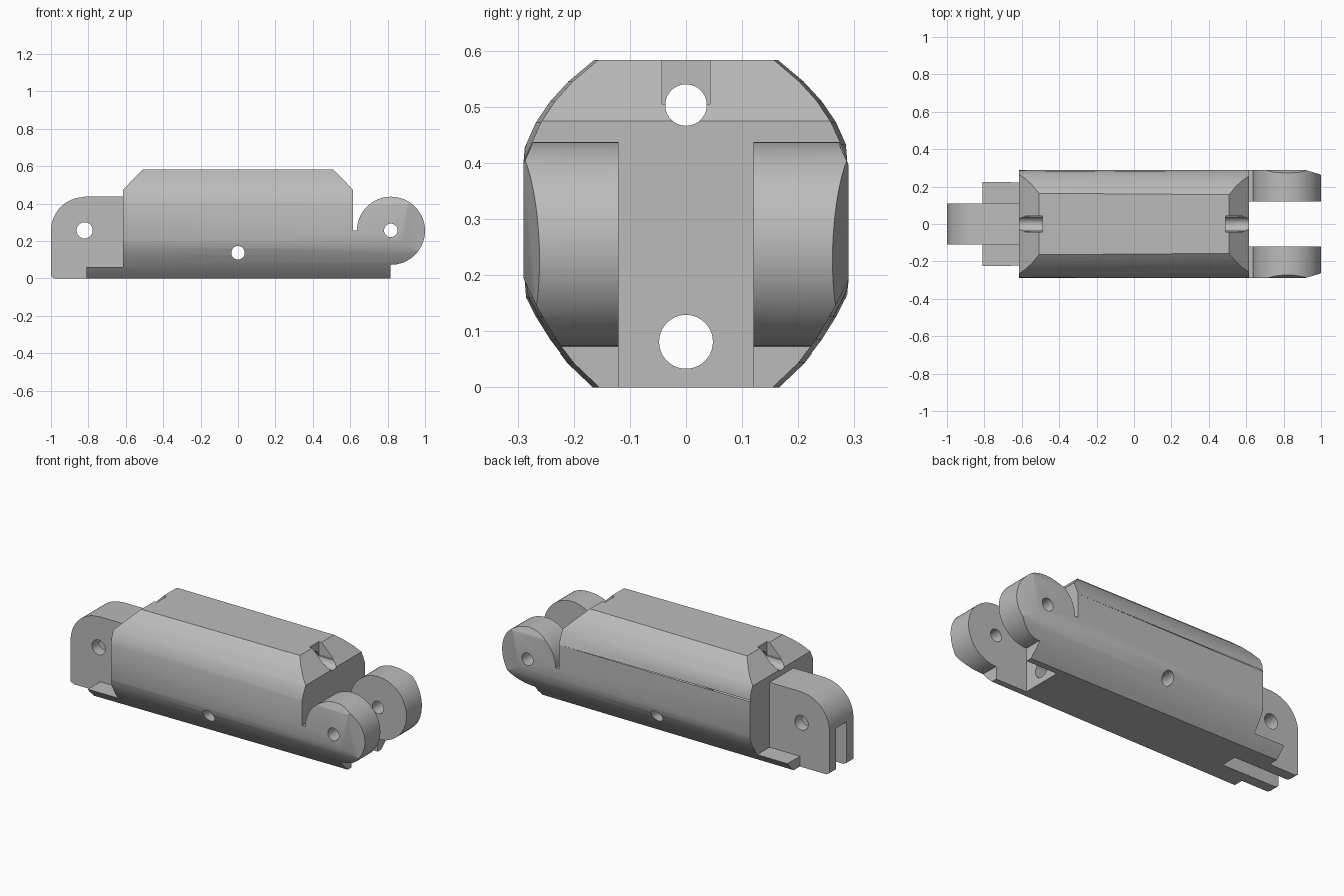
import bpy, bmesh
from math import pi, sin, cos, radians
from mathutils import Matrix

if "Cube" in bpy.data.objects:
    bpy.data.objects.remove(bpy.data.objects["Cube"], do_unlink=True)

grey = bpy.data.materials.new("light grey")
grey.use_nodes = True
colour = (0.5, 0.5, 0.5, 1)
grey.diffuse_color = colour
grey.node_tree.nodes["Principled BSDF"].inputs["Base Color"].default_value = colour


def add_object(name, bm):
    bmesh.ops.recalc_face_normals(bm, faces=bm.faces)
    mesh = bpy.data.meshes.new(name)
    bm.to_mesh(mesh)
    bm.free()
    mesh.materials.append(grey)
    obj = bpy.data.objects.new(name, mesh)
    bpy.context.collection.objects.link(obj)
    return obj


def loft(name, start, end):
    """Solid between two matching rings of points."""
    bm = bmesh.new()
    a = [bm.verts.new(p) for p in start]
    b = [bm.verts.new(p) for p in end]
    bm.faces.new(a)
    bm.faces.new(b)
    for i in range(len(a)):
        j = (i + 1) % len(a)
        bm.faces.new((a[i], a[j], b[j], b[i]))
    return add_object(name, bm)


def side_plate(name, outline, half):
    return loft(name, [(x, -half, z) for x, z in outline], [(x, half, z) for x, z in outline])


def box(name, x0, x1, y0, y1, z0, z1):
    ring = [(y0, z0), (y1, z0), (y1, z1), (y0, z1)]
    return loft(name, [(x0, y, z) for y, z in ring], [(x1, y, z) for y, z in ring])


def rod(name, radius, axis, centre):
    bm = bmesh.new()
    turn = Matrix.Rotation(pi / 2, 4, "Y" if axis == "X" else "X")
    bmesh.ops.create_cone(bm, cap_ends=True, segments=40, radius1=radius, radius2=radius,
                          depth=3, matrix=Matrix.Translation(centre) @ turn)
    return add_object(name, bm)


def arc(cx, cz, r, a0, a1, steps):
    angles = [radians(a0 + (a1 - a0) * i / steps) for i in range(steps + 1)]
    return [(cx + r * cos(a), cz + r * sin(a)) for a in angles]


def combine(target, tool, operation):
    mod = target.modifiers.new("combine", "BOOLEAN")
    mod.operation, mod.solver, mod.object = operation, "EXACT", tool
    bpy.context.view_layer.objects.active = target
    bpy.ops.object.modifier_apply(modifier=mod.name)
    bpy.data.objects.remove(tool, do_unlink=True)


# Rounded barrel, slightly tapered along its length
half_profile = [(.16, 0), (.205, .043), (.237, .085), (.262, .125), (.28, .16), (.29, .195),
                (.29, .395), (.28, .433), (.262, .473), (.237, .51), (.205, .545), (.16, .583)]


def section(x, taper):
    right = [(y + (taper if y < .29 else 0), z) for y, z in half_profile]
    ring = right + [(-y, z) for y, z in reversed(right)]
    return [(x, y, z) for y, z in ring]


body = loft("link_body", section(-.9, .007), section(1.05, -.007))

# Side outline: bottom shelf, round lug, relief slot, chamfered top
outline = [(-.81, 0), (.815, 0), (.815, .075)]
outline += arc(.818, .255, .182, -90, 180, 48)
outline += [(.615, .255), (.615, .475), (.508, .583), (-.508, .583),
            (-.615, .475), (-.615, .06), (-.81, .06)]
combine(body, side_plate("side_outline", outline, .5), "INTERSECT")

# Gap between the two lugs
combine(body, box("lug_gap", .615, 1.2, -.12, .12, -.1, .7), "DIFFERENCE")

# Tapered outer corners of the lugs
for side in (-1, 1):
    wedge = [(.87, .292), (1.02, .255), (1.02, .4), (.87, .4)]
    tip = loft("lug_taper", [(x, side * (y - .012), -.1) for x, y in wedge],
               [(x, side * (y + .015), .6) for x, y in wedge])
    combine(body, tip, "DIFFERENCE")

# Centre knuckle at the other end
knuckle = [(-.55, 0), (-.55, .437), (-.82, .437)] + arc(-.82, .255, .18, 92, 180, 18)
knuckle += [(-1, .012), (-.98, 0)]
combine(body, side_plate("knuckle", knuckle, .11), "UNION")
combine(body, box("knuckle_slot", -1.2, -.63, -.048, .048, -.1, .25), "DIFFERENCE")

# Cord notches in the chamfered ends
for x0, x1 in ((-.7, -.49), (.49, .7)):
    combine(body, box("cord_notch", x0, x1, -.043, .043, .505, .7), "DIFFERENCE")

# Lengthwise channels and cross pin holes
for radius, axis, centre in ((.037, "X", (0, 0, .503)), (.048, "X", (0, 0, .081)),
                             (.043, "Y", (-.82, 0, .257)), (.036, "Y", (.817, 0, .257)),
                             (.036, "Y", (0, 0, .137))):
    combine(body, rod("drill", radius, axis, centre), "DIFFERENCE")

bpy.ops.object.select_all(action="DESELECT")
body.select_set(True)
bpy.context.view_layer.objects.active = body
bpy.ops.object.shade_smooth_by_angle(angle=radians(25))
